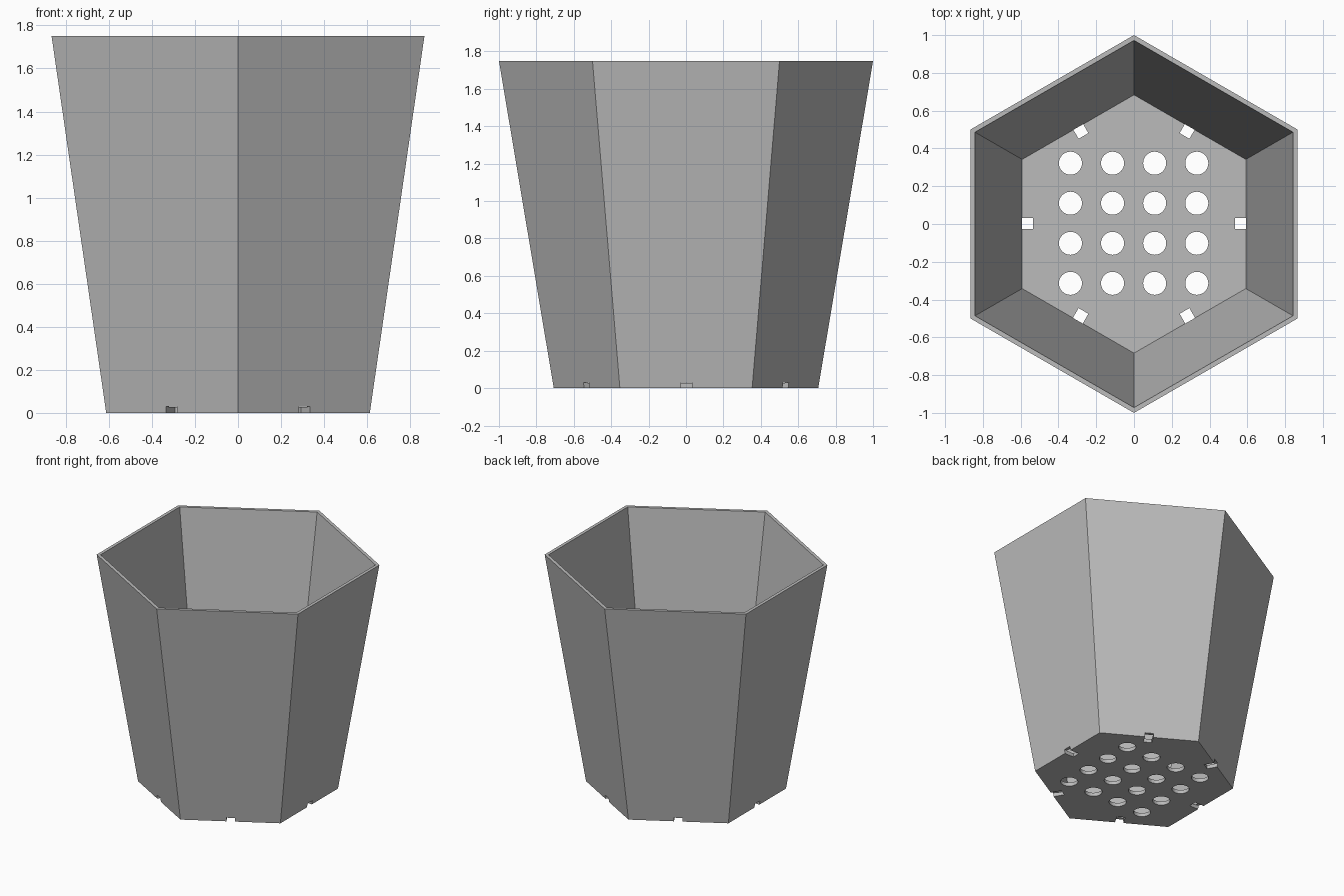
import bpy, bmesh, math
from mathutils import Matrix

if "Cube" in bpy.data.objects:
    bpy.data.objects.remove(bpy.data.objects["Cube"])

HEIGHT, FLOOR = 1.75, 0.028
BASE_R, RIM_R, WALL = 0.707, 1.0, 0.028
SIDES = 6

grey = bpy.data.materials.new("plain grey")
grey.use_nodes = True
grey.diffuse_color = (0.5, 0.5, 0.5, 1)
grey.node_tree.nodes["Principled BSDF"].inputs["Base Color"].default_value = grey.diffuse_color


def make_object(name, bm):
    bmesh.ops.recalc_face_normals(bm, faces=bm.faces)
    mesh = bpy.data.meshes.new(name)
    bm.to_mesh(mesh)
    bm.free()
    obj = bpy.data.objects.new(name, mesh)
    bpy.context.collection.objects.link(obj)
    return obj


def hexagon(bm, radius, z):
    angles = [math.tau * i / SIDES + math.pi / 2 for i in range(SIDES)]
    return [bm.verts.new((radius * math.cos(a), radius * math.sin(a), z)) for a in angles]


# Tapered hexagonal shell: outside, rim and inside as a chain of rings
bm = bmesh.new()
floor_r = BASE_R + (RIM_R - BASE_R) * FLOOR / HEIGHT - WALL
profile = [(BASE_R, 0), (RIM_R, HEIGHT), (RIM_R - WALL, HEIGHT), (floor_r, FLOOR)]
rings = [hexagon(bm, r, z) for r, z in profile]
for lower, upper in zip(rings, rings[1:]):
    for i in range(SIDES):
        j = (i + 1) % SIDES
        bm.faces.new((lower[i], lower[j], upper[j], upper[i]))
bm.faces.new(rings[0])
bm.faces.new(rings[-1])
pot = make_object("hexagonal_pot", bm)
pot.data.materials.append(grey)

# Cutters: a grid of round drain holes and one notch under each side
bm = bmesh.new()
for col in range(4):
    for row in range(4):
        spot = Matrix.Translation((-0.002 + (col - 1.5) * 0.223, 0.004 + (row - 1.5) * 0.212, 0))
        bmesh.ops.create_cone(bm, cap_ends=True, segments=32, radius1=0.061,
                              radius2=0.061, depth=0.2, matrix=spot)
for i in range(SIDES):
    place = (Matrix.Translation((0, 0.003, 0)) @ Matrix.Rotation(math.tau * i / SIDES, 4, "Z")
             @ Matrix.Translation((0.635, 0, -0.01)) @ Matrix.Diagonal((0.2, 0.06, 0.08, 1)))
    bmesh.ops.create_cube(bm, size=1, matrix=place)
cutter = make_object("drain_cutter", bm)
cutter.data.materials.append(grey)
cutter.hide_render = True

# Cut the floor, then bake the result and drop the cutter
cut = pot.modifiers.new("drainage", "BOOLEAN")
cut.operation = "DIFFERENCE"
cut.solver = "EXACT"
cut.object = cutter
bpy.context.view_layer.objects.active = pot
pot.select_set(True)
bpy.ops.object.modifier_apply(modifier=cut.name)
bpy.data.objects.remove(cutter)
